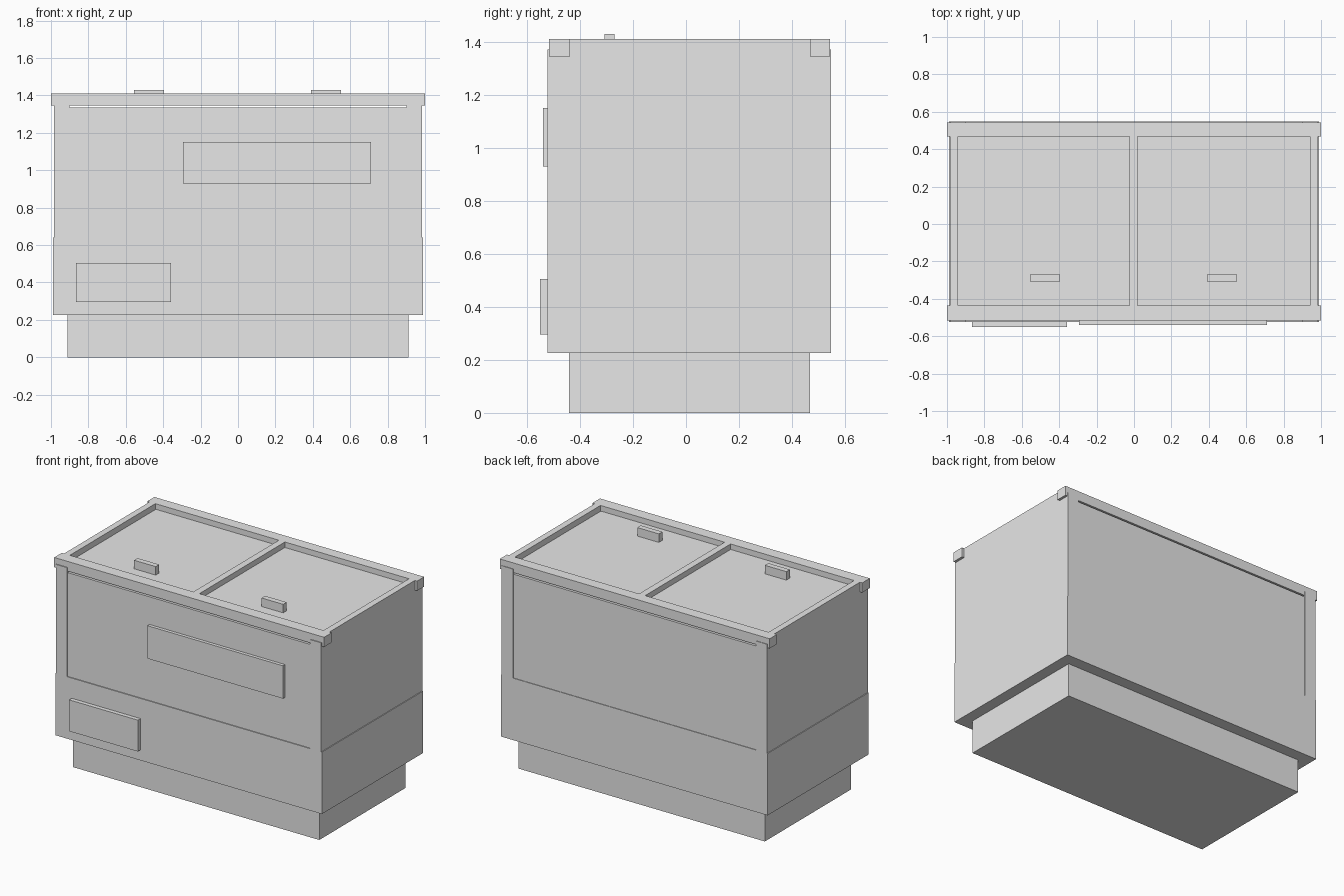
import bpy

cube = bpy.data.objects.get("Cube")
if cube:
    bpy.data.objects.remove(cube, do_unlink=True)

grey = bpy.data.materials.new("plain_grey")
grey.use_nodes = True
colour = (0.8, 0.8, 0.8, 1)
grey.diffuse_color = colour
grey.node_tree.nodes["Principled BSDF"].inputs["Base Color"].default_value = colour


def box(name, x, y, z):
    """Axis-aligned box from (low, high) pairs."""
    bpy.ops.mesh.primitive_cube_add(size=1)
    ob = bpy.context.object
    ob.name = name
    for v in ob.data.vertices:
        v.co = [r[0] if c < 0 else r[1] for c, r in zip(v.co, (x, y, z))]
    ob.data.materials.append(grey)
    return ob


FRONT, BACK = -0.523, 0.547          # outer cabinet faces
RIM_F, RIM_B = -0.517, 0.543         # rim and recessed panel faces
IN_F, IN_B = -0.437, 0.468           # inner edges of the rim
TOP, LID, RIM_LOW = 1.41, 1.37, 1.345

# Plinth and cabinet
box("plinth", (-0.912, 0.912), (-0.442, 0.468), (0, 0.225))
box("lower_cabinet", (-0.988, 0.988), (FRONT, BACK), (0.225, 0.64))
box("upper_cabinet", (-0.9, 0.9), (RIM_F, RIM_B), (0.64, 1.335))

# Side walls stand proud of the recessed panels
for side, s in (("right", -1), ("left", 1)):
    x = sorted((s * 0.9, s * 0.983))
    box(side + "_wall", x, (FRONT, BACK), (0.64, LID))
    box(side + "_rim", sorted((s * 0.94, s * 0.983)), (IN_F, IN_B), (LID, TOP))

# Rim bars with overhanging ends, and the bar between the lids
box("front_rim", (-1, 1), (RIM_F, IN_F), (RIM_LOW, TOP))
box("back_rim", (-1, 1), (IN_B, RIM_B), (RIM_LOW, TOP))
box("middle_bar", (-0.025, 0.02), (IN_F, IN_B), (LID, TOP))

# Sunken lids with handles
for side, lid, handle in (("right", (-0.932, -0.0), (-0.555, -0.395)),
                          ("left", (0.0, 0.932), (0.39, 0.55))):
    box(side + "_lid", lid, (IN_F, IN_B), (RIM_LOW, LID + 0.003))
    box(side + "_handle", handle, (-0.307, -0.27), (LID, 1.43))

# Plates on the front
box("upper_front_plate", (-0.295, 0.71), (-0.539, RIM_F), (0.93, 1.15))
box("lower_front_plate", (-0.865, -0.357), (-0.551, -0.523), (0.295, 0.505))
